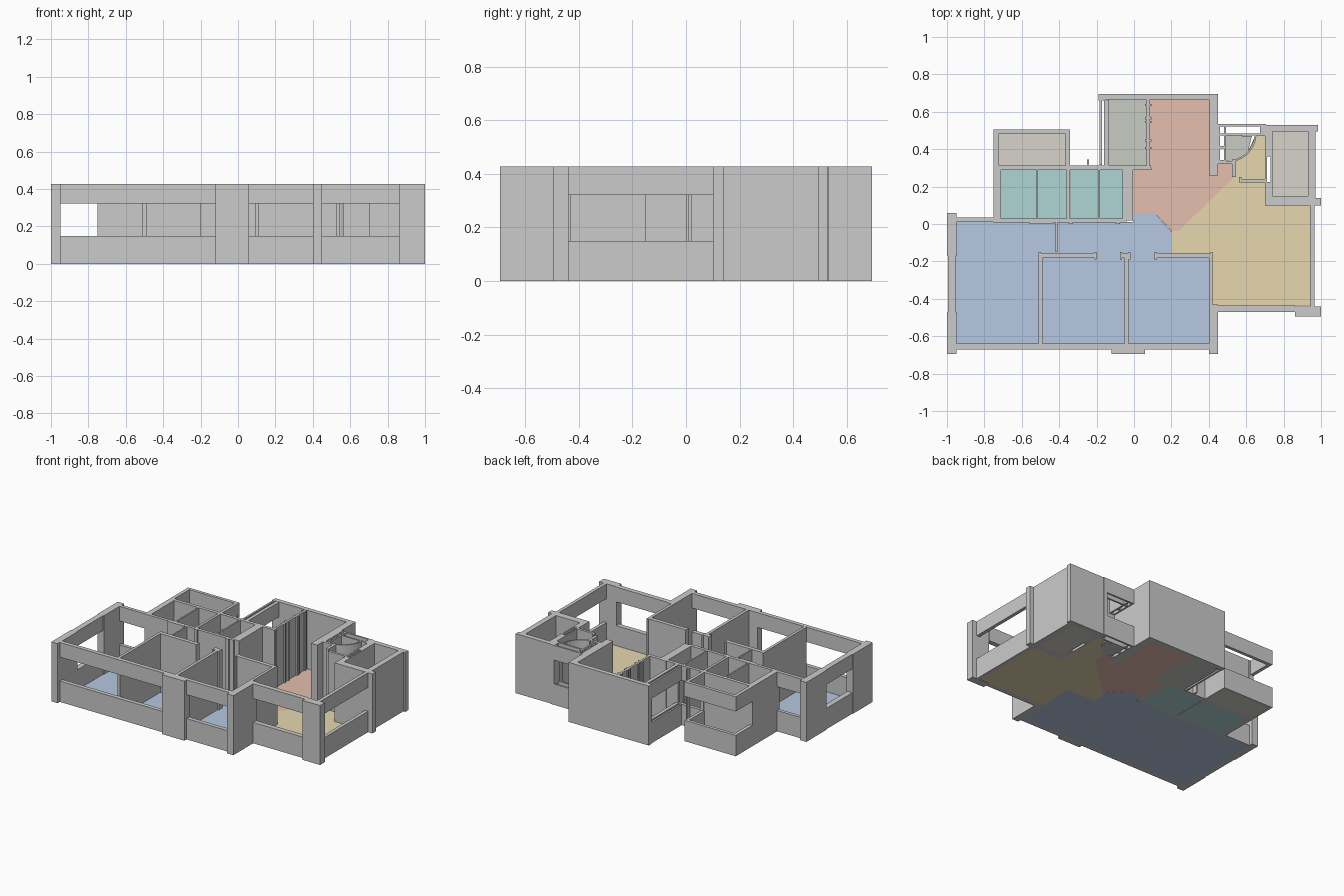
import bpy, bmesh, math

if "Cube" in bpy.data.objects:
    bpy.data.objects.remove(bpy.data.objects["Cube"])

H, SILL, HEAD = 0.428, 0.15, 0.322


def prism(name, pts, z0, z1, mat=None):
    """Extrude a plan outline from z0 to z1."""
    bm = bmesh.new()
    f = bm.faces.new([bm.verts.new((x, y, z0)) for x, y in pts])
    up = bmesh.ops.extrude_face_region(bm, geom=[f])["geom"]
    bmesh.ops.translate(bm, vec=(0, 0, z1 - z0),
                        verts=[v for v in up if isinstance(v, bmesh.types.BMVert)])
    bmesh.ops.recalc_face_normals(bm, faces=bm.faces)
    me = bpy.data.meshes.new(name)
    bm.to_mesh(me)
    bm.free()
    ob = bpy.data.objects.new(name, me)
    bpy.context.collection.objects.link(ob)
    if mat:
        me.materials.append(mat)
    return ob


def rect(x0, x1, y0, y1):
    return [(x0, y0), (x1, y0), (x1, y1), (x0, y1)]


def wall(name, x0, x1, y0, y1, z0=0, z1=H):
    prism(name, rect(x0, x1, y0, y1), z0, z1)


def window(name, x0, x1, y0, y1):
    """Low wall and lintel with an open gap between."""
    wall(name + "_sill", x0, x1, y0, y1, 0, SILL)
    wall(name + "_lintel", x0, x1, y0, y1, HEAD, H)


def colour(name, *rgb):
    m = bpy.data.materials.new(name)
    m.diffuse_color = (*rgb, 1)
    m.use_nodes = True
    m.node_tree.nodes["Principled BSDF"].inputs["Base Color"].default_value = m.diffuse_color
    return m


blue = colour("blue", .47, .58, .76)
teal = colour("teal", .43, .67, .67)
orange = colour("orange", .78, .52, .43)
yellow = colour("yellow", .79, .68, .43)
green_grey = colour("green_grey", .58, .60, .55)
warm_grey = colour("warm_grey", .68, .65, .60)

# floors
floors = [
    ("bedroom_floor", [(-.955, -.645), (.41, -.645), (.41, -.17), (.2, -.17), (.2, -.04),
                       (.11, .06), (-.005, .06), (-.005, .01), (-.955, .01)], blue),
    ("kitchen_floor", [(-.005, .06), (.11, .06), (.2, -.035), (.24, -.035), (.535, .25),
                       (.535, .335), (.45, .325), (.45, .27), (.405, .27), (.405, .665),
                       (.08, .665), (.08, .29), (-.005, .29)], orange),
    ("living_floor", [(.2, -.17), (.42, -.17), (.42, -.435), (.945, -.435), (.945, .105),
                      (.705, .105), (.705, .48), (.65, .475), (.61, .39), (.535, .335),
                      (.535, .25), (.24, -.035), (.2, -.035)], yellow),
    ("left_bath_floor", rect(-.71, -.36, .03, .29), teal),
    ("right_bath_floor", rect(-.34, -.06, .03, .29), teal),
    ("utility_floor", rect(-.135, .08, .31, .665), green_grey),
    ("entry_floor", [(.49, .34), (.535, .335), (.61, .39), (.63, .47), (.49, .475)], green_grey),
    ("left_balcony_floor", rect(-.725, -.365, .31, .485), warm_grey),
    ("right_balcony_floor", rect(.74, .93, .15, .495), warm_grey),
]
for n, pts, m in floors:
    prism(n, pts, 0, .006, m)

# left facade
wall("left_front_pillar", -1, -.95, -.695, -.47)
wall("left_back_pillar", -1, -.95, -.17, .06)
window("left_window", -.995, -.955, -.47, -.17)

# front facade
window("front_left_window", -.95, -.12, -.67, -.64)
wall("front_middle_pillar", -.12, .06, -.695, -.64)
window("front_right_window", .06, .40, -.67, -.64)
wall("front_corner_pillar", .40, .45, -.695, -.43)
window("living_window", .45, .86, -.47, -.435)
wall("living_corner_pillar", .86, 1, -.495, -.44)
window("living_side_window", .94, .965, -.445, .10)

# bedroom partitions
wall("partition_left", -.51, -.49, -.64, -.155)
wall("partition_middle", -.052, -.03, -.64, -.155)
wall("partition_right", .40, .42, -.43, -.155)
for i, (a, b) in enumerate([(-.51, -.2), (-.075, -.02), (.11, .42)]):
    wall(f"corridor_wall_{i}", a, b, -.183, -.155)
    for e in (a, b - .012):
        wall(f"corridor_jamb_{i}", e, e + .012, -.19, -.15)
wall("bedroom_door_wall", -.42, -.41, -.15, .01)
window("bedroom_back_window", -.95, -.75, .01, .035)

# bathrooms
wall("bath_front_wall", -.75, -.04, .008, .03)
for x in (-.56, -.35, -.1):
    wall("bath_door_frame", x, x + .13 if x < -.5 else x + .025, .0, .01)
wall("bath_left_wall", -.75, -.71, .01, .315)
wall("bath_middle_wall", -.36, -.342, .02, .315)
wall("bath_right_wall", -.062, -.005, .02, .315)
wall("bath_back_wall", -.75, -.33, .288, .312)
window("bath_back_window", -.33, -.09, .29, .312)
wall("bath_back_post", -.25, -.24, .31, .345)
for x in (-.522, -.192):
    wall("shower_screen", x, x + .01, .03, .29)

# left balcony, open band all round
window("left_balcony_side", -.75, -.725, .312, .505)
window("left_balcony_back", -.725, -.365, .482, .505)
window("left_balcony_inner_side", -.365, -.343, .312, .505)

# utility room and kitchen
wall("utility_front_wall", -.155, .09, .288, .312)
window("utility_side_outer", -.185, -.172, .315, .66)
window("utility_side_inner", -.16, -.135, .312, .66)
wall("utility_corner", -.19, -.155, .66, .695)
wall("back_wall", -.155, .45, .662, .695)
wall("kitchen_right_wall", .40, .45, .26, .695)
wall("utility_partition", .068, .084, .29, .662)
for y in (.29, .40, .44, .54, .56, .63):
    wall("partition_post", .06, .094, y, y + .012)

# entry nook
window("entry_back_outer", .45, .70, .522, .535)
window("entry_back_inner", .45, .70, .472, .484)
wall("entry_back_post", .675, .705, .47, .535)
window("entry_side_outer", .45, .46, .33, .53)
window("entry_side_inner", .482, .493, .33, .53)
for y in (.33, .405):
    window("entry_side_tie", .45, .493, y, y + .012)
wall("entry_front_wall", .45, .535, .322, .338)
wall("entry_door_post", .525, .545, .25, .345)
# curved door
arc = [math.radians(a) for a in range(-80, 1, 10)]
prism("curved_door",
      [(.5 + .155 * math.cos(a), .485 + .155 * math.sin(a)) for a in arc] +
      [(.5 + .145 * math.cos(a), .485 + .145 * math.sin(a)) for a in reversed(arc)], 0, H)
wall("hall_stub_wall", .565, .705, .222, .24)
wall("hall_stub_end", .562, .574, .222, .25)

# right balcony shaft
wall("shaft_left_lower_wall", .70, .74, .10, .225)
wall("shaft_left_middle_inner", .70, .71, .225, .36)
wall("shaft_left_middle_outer", .73, .74, .225, .36)
wall("shaft_left_upper_wall", .70, .74, .36, .53)
wall("shaft_front_wall", .70, .965, .10, .15)
wall("shaft_side_pillar", .94, 1, .10, .14)
wall("shaft_right_wall", .93, .97, .14, .50)
wall("shaft_back_wall", .70, .985, .495, .53)
